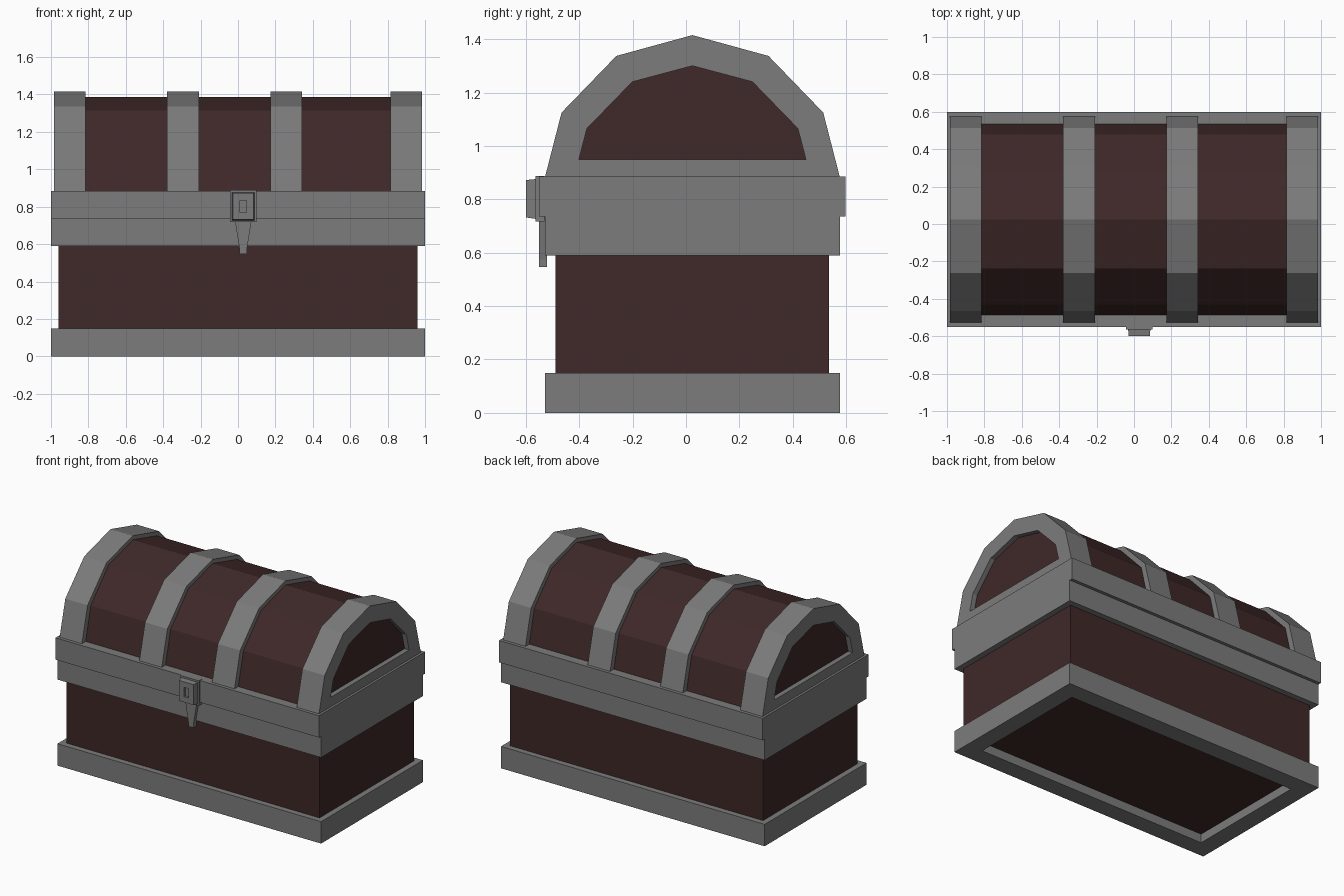
import bpy
import bmesh

cube = bpy.data.objects.get("Cube")
if cube:
    bpy.data.objects.remove(cube, do_unlink=True)


def material(name, colour):
    mat = bpy.data.materials.new(name)
    mat.use_nodes = True
    mat.diffuse_color = colour
    mat.node_tree.nodes["Principled BSDF"].inputs["Base Color"].default_value = colour
    return mat


IRON = material("grey iron", (0.2, 0.2, 0.2, 1))
WOOD = material("dark red wood", (0.05, 0.021, 0.021, 1))
MID_Y = 0.024      # chest centre line
LATCH_X = 0.028    # latch centre line


def loft(name, loops, mat, closed=False):
    """Bridge matching loops of points; cap the ends or join them into a ring."""
    bm = bmesh.new()
    rows = [[bm.verts.new(p) for p in loop] for loop in loops]
    pairs = list(zip(rows, rows[1:]))
    if closed:
        pairs.append((rows[-1], rows[0]))
    else:
        bm.faces.new(rows[0])
        bm.faces.new(rows[-1])
    for a, b in pairs:
        for i in range(len(a)):
            j = (i + 1) % len(a)
            bm.faces.new((a[i], a[j], b[j], b[i]))
    bmesh.ops.recalc_face_normals(bm, faces=bm.faces)
    mesh = bpy.data.meshes.new(name)
    bm.to_mesh(mesh)
    bm.free()
    mesh.materials.append(mat)
    obj = bpy.data.objects.new(name, mesh)
    bpy.context.collection.objects.link(obj)
    return obj


def flat_rect(hx, hy, z):
    return [(x * hx, MID_Y + y * hy, z) for x, y in ((-1, -1), (1, -1), (1, 1), (-1, 1))]


def box(name, hx, hy, z0, z1, mat):
    return loft(name, [flat_rect(hx, hy, z0), flat_rect(hx, hy, z1)], mat)


def arch(half, x):
    """Mirror half an arch, given from foot to crown, at a position along x."""
    left = [(x, MID_Y - y, z) for y, z in half]
    right = [(x, MID_Y + y, z) for y, z in half[-2::-1]]
    return left + right


def latch_rect(hx, z0, z1, y):
    return [(LATCH_X + s * hx, y, z) for s, z in ((-1, z0), (1, z0), (1, z1), (-1, z1))]


# Lower chest: hollow base frame, wooden body and top rim
loft("base_frame", [flat_rect(1, 0.552, 0), flat_rect(1, 0.552, 0.15),
                    flat_rect(0.88, 0.43, 0.15), flat_rect(0.88, 0.43, 0)], IRON, closed=True)
box("chest_body", 0.96, 0.512, 0.06, 0.7, WOOD)
box("body_rim", 1, 0.552, 0.59, 0.735, IRON)

# Lid: rim, wooden vault, end frames and two straps
box("lid_rim", 1, 0.574, 0.735, 0.885, IRON)
OUTER = [(0.553, 0.88), (0.49, 1.125), (0.285, 1.337), (0, 1.415)]
VAULT = [(0.512, 0.88), (0.455, 1.11), (0.262, 1.315), (0, 1.387)]
INNER = [(0.425, 0.95), (0.395, 1.065), (0.225, 1.24), (0, 1.3)]
loft("lid_vault", [arch(VAULT, -0.95), arch(VAULT, 0.95)], WOOD)
for side, name in ((1, "left_end_frame"), (-1, "right_end_frame")):
    a, b = side * 0.815, side * 0.984
    loft(name, [arch(OUTER, a), arch(OUTER, b), arch(INNER, b), arch(INNER, a)],
         IRON, closed=True)
for x, name in ((0.258, "left_strap"), (-0.294, "right_strap")):
    loft(name, [arch(OUTER, x - 0.085), arch(OUTER, x + 0.085)], IRON)

# Latch: back plate, raised block with a sunken keyhole, tapered tongue
loft("latch_plate", [latch_rect(0.07, 0.717, 0.888, -0.53),
                     latch_rect(0.07, 0.717, 0.888, -0.563)], IRON)
loft("latch_block", [latch_rect(0.061, 0.725, 0.877, -0.55),
                     latch_rect(0.056, 0.732, 0.872, -0.6),
                     latch_rect(0.018, 0.77, 0.834, -0.6),
                     latch_rect(0.018, 0.77, 0.834, -0.585)], IRON)
TONGUE = [(0.046, 0.735), (0.02, 0.575), (0.02, 0.547)]
outline = [(-x, z) for x, z in TONGUE] + [(x, z) for x, z in reversed(TONGUE)]
loft("latch_tongue", [[(LATCH_X + x, y, z) for x, z in outline] for y in (-0.52, -0.55)], IRON)
